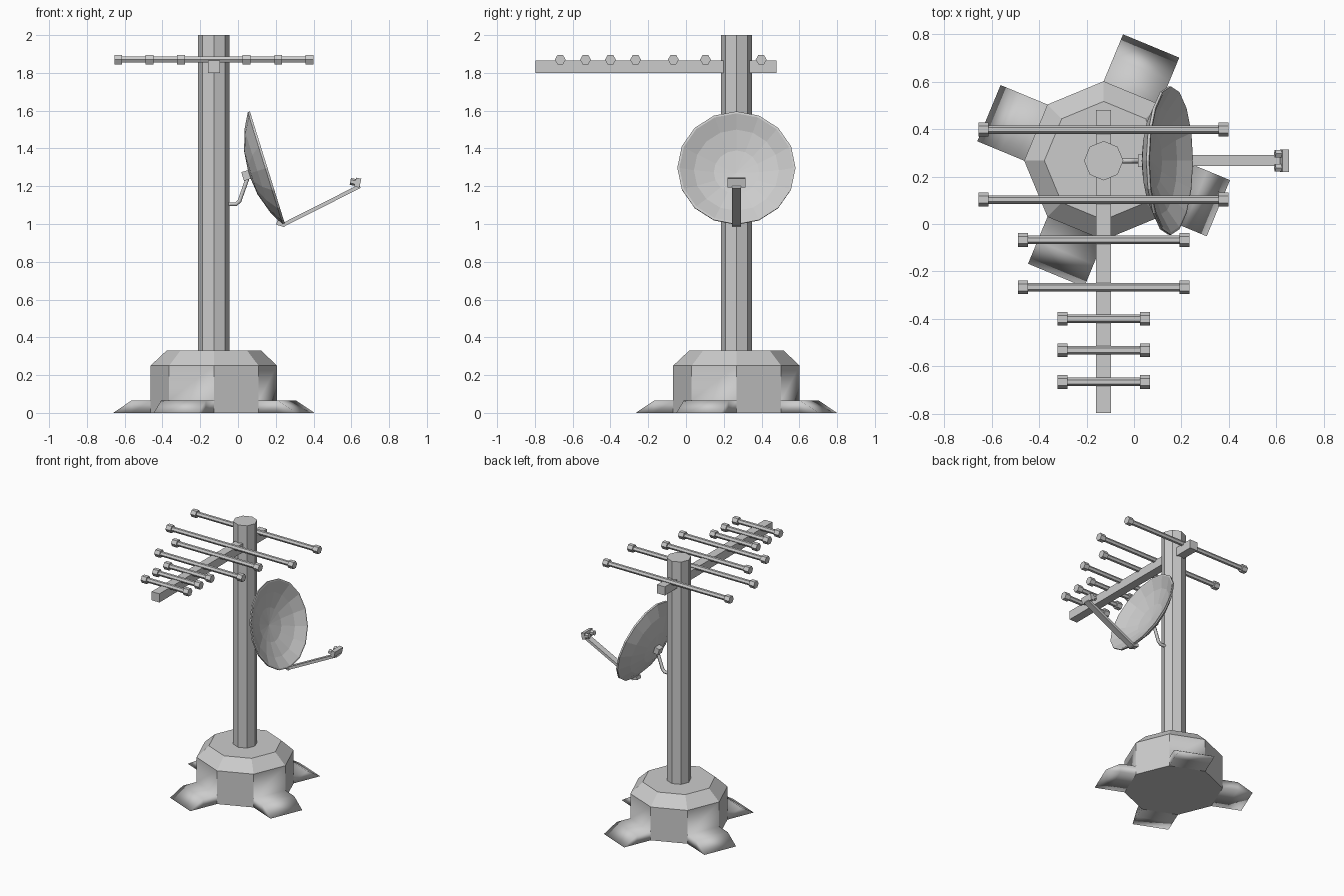
import bpy, bmesh, math
from mathutils import Matrix, Vector

if "Cube" in bpy.data.objects:
    bpy.data.objects.remove(bpy.data.objects["Cube"])

CX, CY = -0.128, 0.267          # mast axis


def finish(name, bm):
    bmesh.ops.recalc_face_normals(bm, faces=bm.faces[:])
    me = bpy.data.meshes.new(name)
    bm.to_mesh(me)
    bm.free()
    ob = bpy.data.objects.new(name, me)
    bpy.context.collection.objects.link(ob)
    return ob


def lathe(profile, n, mat, offset=0.0, closed=False, bm=None):
    """Turn (radius, height) points into an n-sided solid."""
    bm = bm or bmesh.new()
    rings = []
    for r, z in profile:
        if r == 0:
            rings.append([bm.verts.new(mat @ Vector((0, 0, z)))] * n)
        else:
            angs = [offset + 2 * math.pi * i / n for i in range(n)]
            rings.append([bm.verts.new(mat @ Vector((r * math.cos(a), r * math.sin(a), z))) for a in angs])
    for a, b in zip(rings, rings[1:]):
        for i in range(n):
            j = (i + 1) % n
            bm.faces.new(list(dict.fromkeys((a[i], a[j], b[j], b[i]))))
    for end in (rings[0], rings[-1]):
        if len(set(end)) == n:
            bm.faces.new(end)
    return bm


def box(name, center, size, tilt=0.0):
    bm = bmesh.new()
    m = Matrix.Translation(center) @ Matrix.Rotation(tilt, 4, 'Y') @ Matrix.Diagonal((*size, 1))
    bmesh.ops.create_cube(bm, size=1, matrix=m)
    return finish(name, bm)


def bar(name, p, q, width, thick):
    """Flat bar between two (x, z) points in the dish plane."""
    dx, dz = q[0] - p[0], q[1] - p[1]
    return box(name, ((p[0] + q[0]) / 2, CY, (p[1] + q[1]) / 2),
               (math.hypot(dx, dz), width, thick), -math.atan2(dz, dx))


# Base: chamfered octagon, every other side pulled out into a foot
bm = lathe([(0.335, 0), (0.335, 0.065), (0.335, 0.25), (0.25, 0.33)], 8, Matrix())
bm.normal_update()
bmesh.ops.recalc_face_normals(bm, faces=bm.faces[:])
sides = []
for f in bm.faces:
    c = f.calc_center_median()
    if abs(f.normal.z) < 0.01 and math.cos(4 * (math.atan2(c.y, c.x) - math.radians(67.5))) > 0.5:
        f.smooth = True
        if c.z < 0.06:
            sides.append(f)
for f in sides:
    n = f.normal.copy()
    for step in (0.11, 0.104):
        f = bmesh.ops.extrude_discrete_faces(bm, faces=[f])['faces'][0]
        f.smooth = True
        bmesh.ops.translate(bm, verts=f.verts[:], vec=n * step)
        for e in f.edges:
            for g in e.link_faces:
                g.smooth = True
    for v in f.verts:
        v.co.z = 0
bmesh.ops.remove_doubles(bm, verts=bm.verts[:], dist=0.0005)
bmesh.ops.translate(bm, verts=bm.verts[:], vec=(CX, CY, 0))
finish("base_with_feet", bm)

# Mast
finish("mast", lathe([(0.083, 0.32), (0.083, 2.0)], 8, Matrix.Translation((CX, CY, 0))))

# Aerial boom and its cross rods with end caps
box("aerial_boom", (CX, -0.158, 1.833), (0.064, 1.276, 0.065))
for k, (y, h) in enumerate([(0.398, 0.527), (0.103, 0.527), (-0.067, 0.362), (-0.267, 0.362),
                            (-0.40, 0.195), (-0.532, 0.195), (-0.666, 0.195)]):
    R, r, c = 0.029, 0.018, h - 0.042
    m = Matrix.Translation((CX, y, 1.87)) @ Matrix.Rotation(math.pi / 2, 4, 'Y')
    prof = [(R, -h), (R, -c), (r, -c), (r, c), (R, c), (R, h)]
    finish(f"aerial_rod_{k + 1}", lathe(prof, 6, m, math.pi / 2))

# Dish: thin faceted bowl tilted upward
TILT = math.radians(72.7)
m = Matrix.Translation((0.156, CY, 1.2975)) @ Matrix.Rotation(TILT, 4, 'Y')
bowl = [(0, -0.09), (0.12, -0.077), (0.225, -0.043), (0.302, 0.0),
        (0.313, 0.0), (0.312, -0.012), (0.23, -0.056), (0.12, -0.092), (0, -0.105)]
finish("dish", lathe(bowl, 16, m))

# Bent strut from the mast to the back of the dish
pts = [(-0.06, 1.105), (-0.01, 1.105), (0.008, 1.122), (0.05, 1.24)]
cu = bpy.data.curves.new("dish_strut", 'CURVE')
cu.dimensions = '3D'
cu.bevel_depth = 0.012
cu.bevel_resolution = 1
cu.use_fill_caps = True
sp = cu.splines.new('POLY')
sp.points.add(len(pts) - 1)
for p, (x, z) in zip(sp.points, pts):
    p.co = (x, CY, z, 1)
bpy.context.collection.objects.link(bpy.data.objects.new("dish_strut", cu))
box("strut_bracket", (0.046, CY, 1.258), (0.045, 0.052, 0.048), -math.radians(17))

# Feed arm and receiver head with two horns
bar("arm_clamp", (0.205, 1.008), (0.25, 0.995), 0.048, 0.024)
bar("feed_arm", (0.235, 0.993), (0.645, 1.2), 0.046, 0.02)
box("receiver_head", (0.634, CY, 1.219), (0.028, 0.096, 0.048), math.radians(12))
for side, s in (("left", 1), ("right", -1)):
    m = Matrix.Translation((0.612, CY + s * 0.03, 1.222)) @ Matrix.Rotation(math.radians(102), 4, 'Y')
    finish(f"receiver_horn_{side}", lathe([(0.018, -0.018), (0.018, 0.015)], 6, m))
